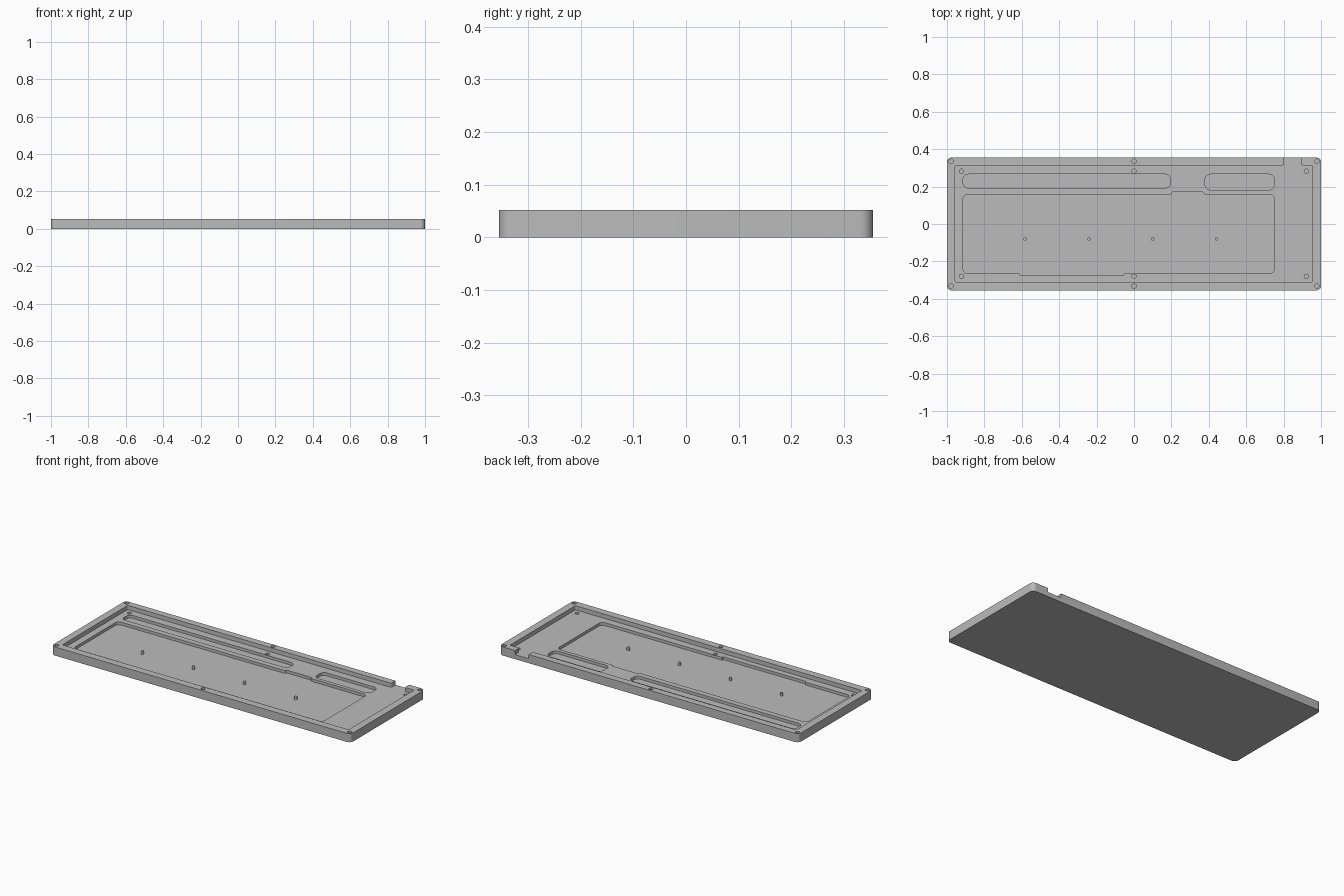
import bpy, bmesh, math
from mathutils import Vector

if "Cube" in bpy.data.objects:
    bpy.data.objects.remove(bpy.data.objects["Cube"], do_unlink=True)

HEIGHT, LEDGE, FLOOR = 0.052, 0.027, 0.01   # rim top, inner ledge, pocket floor

grey = bpy.data.materials.new("satin_grey")
grey.use_nodes = True
grey.diffuse_color = (0.5, 0.5, 0.5, 1)
bsdf = next(n for n in grey.node_tree.nodes if n.type == 'BSDF_PRINCIPLED')
bsdf.inputs["Base Color"].default_value = grey.diffuse_color


def rounded(points, radius, steps=8):
    """Fillet every right-angled corner of a closed outline."""
    out = []
    for i, p in enumerate(points):
        p = Vector(p)
        a = (Vector(points[i - 1]) - p).normalized()
        b = (Vector(points[(i + 1) % len(points)]) - p).normalized()
        r = min(radius, 0.45 * (Vector(points[i - 1]) - p).length,
                0.45 * (Vector(points[(i + 1) % len(points)]) - p).length)
        for k in range(steps + 1):
            t = math.pi / 2 * k / steps
            out.append(p + a * r * (1 - math.sin(t)) + b * r * (1 - math.cos(t)))
    return out


def rect(x0, x1, y0, y1):
    return [(x0, y0), (x1, y0), (x1, y1), (x0, y1)]


def circle(x, y, r, n=24):
    return [(x + r * math.cos(2 * math.pi * k / n),
             y + r * math.sin(2 * math.pi * k / n)) for k in range(n)]


def prism(name, outline, z0, z1):
    bm = bmesh.new()
    face = bm.faces.new([bm.verts.new((x, y, z0)) for x, y in outline])
    ext = bmesh.ops.extrude_face_region(bm, geom=[face])
    top = [v for v in ext["geom"] if isinstance(v, bmesh.types.BMVert)]
    bmesh.ops.translate(bm, verts=top, vec=(0, 0, z1 - z0))
    bmesh.ops.recalc_face_normals(bm, faces=bm.faces)
    mesh = bpy.data.meshes.new(name)
    bm.to_mesh(mesh)
    bm.free()
    mesh.materials.append(grey)
    obj = bpy.data.objects.new(name, mesh)
    bpy.context.collection.objects.link(obj)
    return obj


def activate(obj):
    bpy.ops.object.select_all(action='DESELECT')
    obj.select_set(True)
    bpy.context.view_layer.objects.active = obj


def cut(target, outline, z0, z1):
    cutter = prism("cutter", outline, z0, z1)
    cutter.hide_render = True
    mod = target.modifiers.new("cut", 'BOOLEAN')
    mod.operation, mod.solver, mod.object = 'DIFFERENCE', 'EXACT', cutter
    activate(target)
    bpy.ops.object.modifier_apply(modifier=mod.name)
    bpy.data.objects.remove(cutter, do_unlink=True)


# Outer tray
tray = prism("case_tray", rounded(rect(-1, 1, -0.355, 0.355), 0.025), 0, HEIGHT)

# Main recess with the cable notch through the back rim
recess = [(-0.956, -0.31), (0.955, -0.31), (0.955, 0.314), (0.893, 0.314),
          (0.893, 0.4), (0.803, 0.4), (0.803, 0.314), (-0.956, 0.314)]
cut(tray, rounded(recess, 0.008, 5), LEDGE, 0.1)

# Large pocket with shallow steps in its front and back edges
pocket = [(-0.914, -0.265), (-0.61, -0.265), (-0.61, -0.275), (-0.055, -0.275),
          (-0.055, -0.265), (0.75, -0.265), (0.75, 0.159), (0.373, 0.159),
          (0.373, 0.17), (0.203, 0.17), (0.203, 0.159), (-0.914, 0.159)]
cut(tray, rounded(pocket, 0.025), FLOOR, 0.04)

# Two slots behind the large pocket
cut(tray, rounded(rect(-0.914, 0.195, 0.193, 0.266), 0.028), FLOOR, 0.04)
cut(tray, rounded(rect(0.38, 0.75, 0.182, 0.266), 0.028), FLOOR, 0.04)

# Screw holes in the rim and in the ledge
for x in (-1, 0, 1):
    for y in (-0.332, 0.335):
        cut(tray, circle(x * 0.978, y, 0.012), 0.02, 0.1)
    for y in (-0.28, 0.282):
        cut(tray, circle(x * 0.922, y, 0.012), 0.012, 0.04)

activate(tray)
bpy.ops.object.shade_smooth_by_angle(angle=math.radians(30))

# Row of support posts on the pocket floor
for i in range(4):
    post = prism(f"support_post_{i + 1}", circle(-0.582 + 0.341 * i, -0.08, 0.009),
                 FLOOR - 0.002, LEDGE)
    activate(post)
    bpy.ops.object.shade_smooth_by_angle(angle=math.radians(30))
